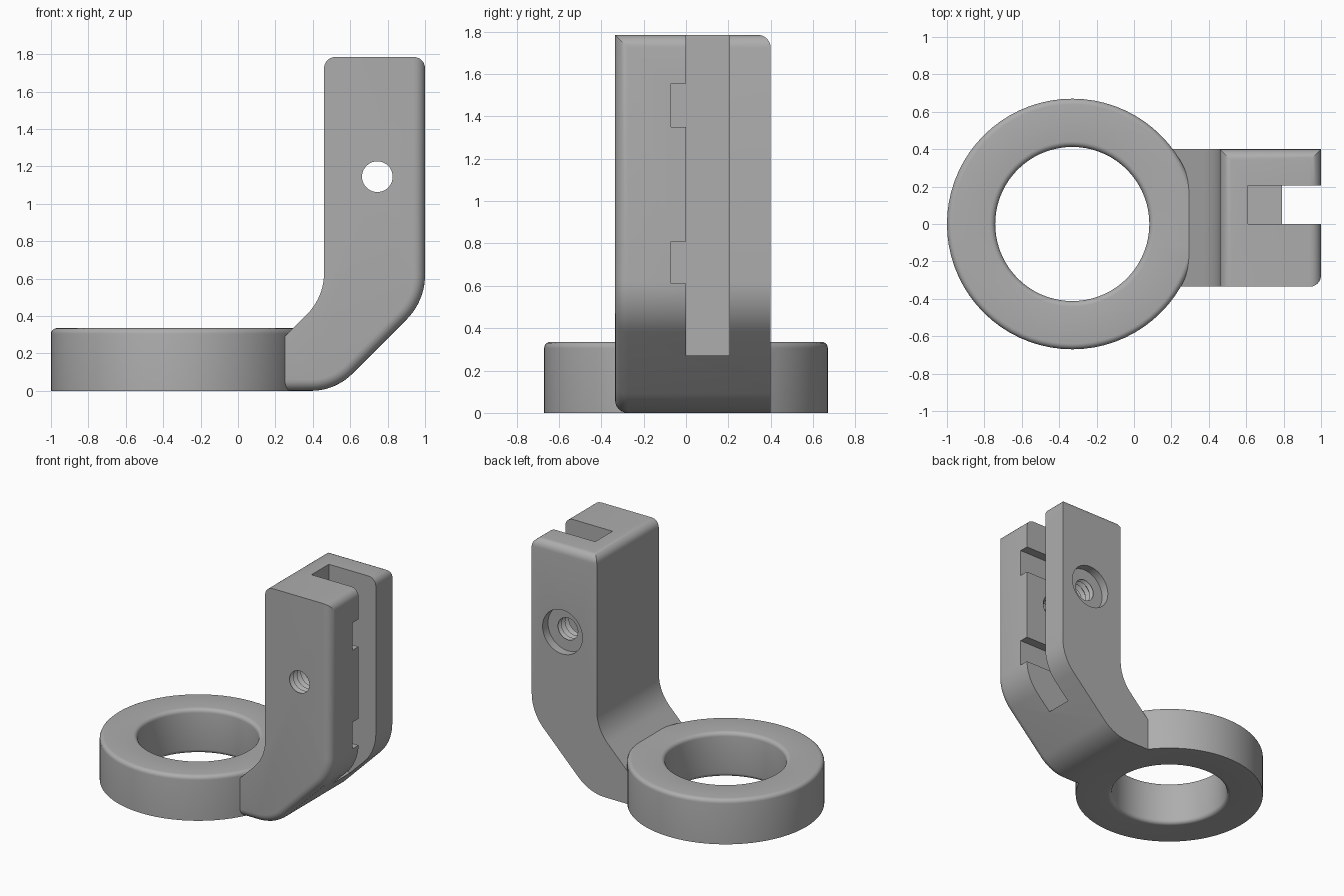
import bpy, bmesh, math
from mathutils import Vector, Matrix

cube = bpy.data.objects.get("Cube")
if cube:
    bpy.data.objects.remove(cube, do_unlink=True)

grey = bpy.data.materials.new("plain grey")
grey.use_nodes = True
GREY = (0.42, 0.42, 0.42, 1)
grey.diffuse_color = GREY
grey.node_tree.nodes["Principled BSDF"].inputs["Base Color"].default_value = GREY


def finish(bm, name):
    bmesh.ops.recalc_face_normals(bm, faces=bm.faces[:])
    mesh = bpy.data.meshes.new(name)
    bm.to_mesh(mesh)
    bm.free()
    mesh.materials.append(grey)
    obj = bpy.data.objects.new(name, mesh)
    bpy.context.collection.objects.link(obj)
    return obj


def fillet(corner, before, after, tangent, steps=10):
    """Points of a tangent arc that rounds a profile corner."""
    c = Vector(corner)
    d1 = (Vector(before) - c).normalized()
    d2 = (Vector(after) - c).normalized()
    half = d1.angle(d2) / 2
    radius = tangent * math.tan(half)
    centre = c + (d1 + d2).normalized() * tangent / math.cos(half)
    start, end = c + d1 * tangent - centre, c + d2 * tangent - centre
    sweep = start.angle(end)
    pts = []
    for i in range(steps + 1):
        t = i / steps
        v = (start * math.sin((1 - t) * sweep) + end * math.sin(t * sweep)) / math.sin(sweep)
        pts.append(centre + v.normalized() * radius)
    return pts


def lathe(profile, name, closed, matrix, sides=72):
    """Spin (radius, height) points around the local z axis."""
    bm = bmesh.new()
    rings = [[bm.verts.new((r * math.cos(2 * math.pi * k / sides),
                            r * math.sin(2 * math.pi * k / sides), h))
              for k in range(sides)] for r, h in profile]
    pairs = list(zip(rings, rings[1:]))
    if closed:
        pairs.append((rings[-1], rings[0]))
    else:
        bm.faces.new(rings[0])
        bm.faces.new(rings[-1])
    for a, b in pairs:
        for k in range(sides):
            n = (k + 1) % sides
            bm.faces.new((a[k], a[n], b[n], b[k]))
    bm.transform(matrix)
    return finish(bm, name)


def box(name, low, high):
    bm = bmesh.new()
    bmesh.ops.create_cube(bm, size=1)
    lo, hi = Vector(low), Vector(high)
    for v in bm.verts:
        v.co = (lo + hi) / 2 + v.co * (hi - lo)
    return finish(bm, name)


def boolean(target, other, operation):
    other.hide_render = True
    mod = target.modifiers.new("join", 'BOOLEAN')
    mod.operation, mod.solver, mod.object = operation, 'EXACT', other
    bpy.context.view_layer.objects.active = target
    bpy.ops.object.modifier_apply(modifier=mod.name)
    bpy.data.objects.remove(other, do_unlink=True)


# Bent arm: side profile extruded across its width
TOP, FRONT, BACK = 1.785, -0.335, 0.4
inner, outer, low = (0.46, 0.5), (1, 0.48), (0.52, 0)
profile = [Vector((0.2, 0)), *fillet(low, (0.2, 0), outer, 0.13),
           *fillet(outer, low, (1, TOP), 0.14), Vector((1, TOP)), Vector((0.46, TOP)),
           *fillet(inner, (0.46, TOP), (0.2, 0.24), 0.13), Vector((0.2, 0.24))]
bm = bmesh.new()
front = [bm.verts.new((p.x, FRONT, p.y)) for p in profile]
back = [bm.verts.new((p.x, BACK, p.y)) for p in profile]
bm.faces.new(front)
bm.faces.new(back)
count = len(profile)
for i in range(count):
    j = (i + 1) % count
    bm.faces.new((front[i], front[j], back[j], back[i]))
bmesh.ops.recalc_face_normals(bm, faces=bm.faces[:])

# Rounded edges: three along the top, and the outer front edge down to the foot
corner = next(i for i, p in enumerate(profile) if p.x > 0.99 and p.y > TOP - 0.01)
chain = set(front[:corner + 1])
rounded = []
for e in bm.edges:
    a, b = e.verts
    at_top = all(v.co.z > TOP - 0.01 for v in e.verts)
    if (at_top and not (a in front and b in front)) or (a in chain and b in chain):
        if not (a is front[0] and b is front[-1]):
            rounded.append(e)
bmesh.ops.bevel(bm, geom=rounded, offset=0.06, offset_type='OFFSET', segments=6,
                profile=0.5, affect='EDGES', clamp_overlap=False)
arm = finish(bm, "ring_bracket")

# Slot open to the outer side, with two notches in its front wall
boolean(arm, box("slot_cutter", (0.61, 0, 0.27), (1.2, 0.205, 2)), 'DIFFERENCE')
for z0, z1 in ((0.61, 0.81), (1.35, 1.555)):
    boolean(arm, box("notch_cutter", (0.61, -0.07, z0), (1.2, 0.03, z1)), 'DIFFERENCE')

# Threaded cross hole with a counterbore on the back
pitch, steps = 0.045, 18
thread = [(0.082 if i % 2 == 0 else 0.105, -0.425 + i * pitch / 2) for i in range(2 * steps - 1)]
thread = [p for p in thread if p[1] < 0.33]
thread += [(0.082, 0.335), (0.165, 0.336), (0.165, 0.5)]
turn = Matrix.Translation((0.745, 0, 1.145)) @ Matrix.Rotation(-math.pi / 2, 4, 'X')
boolean(arm, lathe(thread, "hole_cutter", False, turn, 40), 'DIFFERENCE')

# Ring with softened rims
R, r, H, b = 0.67, 0.412, 0.335, 0.03
section = [(R, 0), *fillet((R, H), (R, 0), (r, H), b, 5),
           *fillet((r, H), (R, H), (r, 0), b, 5), *fillet((r, 0), (r, H), (R, 0), b, 5)]
ring = lathe(section, "mounting_ring", True, Matrix.Translation((-0.33, 0, 0)))
boolean(arm, ring, 'UNION')

bpy.ops.object.select_all(action='DESELECT')
arm.select_set(True)
bpy.context.view_layer.objects.active = arm
bpy.ops.object.shade_smooth_by_angle(angle=math.radians(30))
